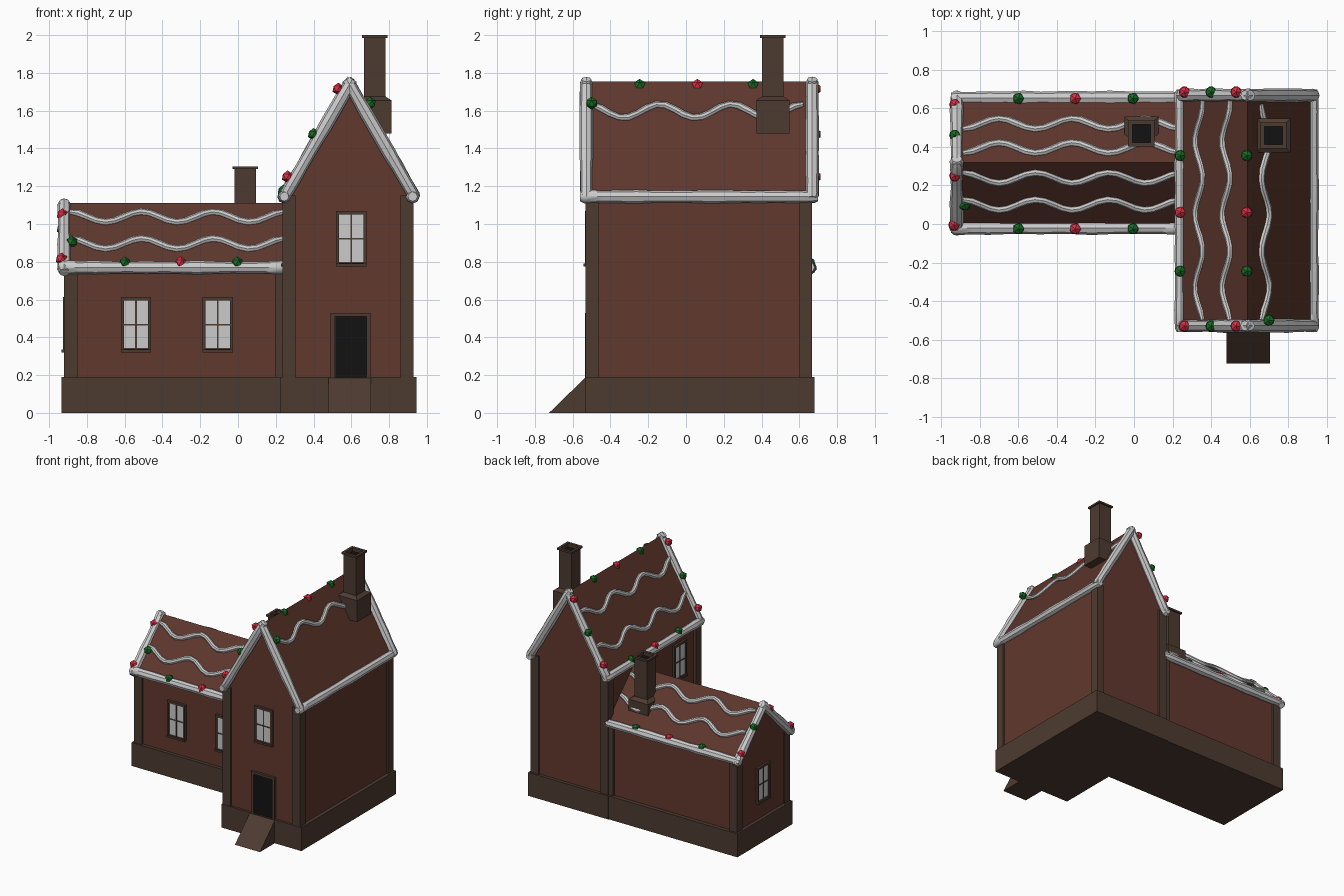
import bpy, bmesh, math, random
from mathutils import Vector, Matrix

if "Cube" in bpy.data.objects:
    bpy.data.objects.remove(bpy.data.objects["Cube"])

random.seed(4)


def mat(name, c):
    m = bpy.data.materials.new(name)
    m.diffuse_color = (*c, 1)
    m.use_nodes = True
    m.node_tree.nodes["Principled BSDF"].inputs["Base Color"].default_value = m.diffuse_color
    return m


GINGER = mat("gingerbread", (0.12, 0.04, 0.027))
ROOF = mat("roof_biscuit", (0.11, 0.038, 0.026))
DARK = mat("dark_biscuit", (0.075, 0.044, 0.03))
BLACK = mat("black", (0.006, 0.006, 0.006))
RED = mat("red_sweet", (0.7, 0.03, 0.06))
GREEN = mat("green_sweet", (0.01, 0.15, 0.018))


def finish(name, bm, m=None):
    bmesh.ops.recalc_face_normals(bm, faces=bm.faces)
    me = bpy.data.meshes.new(name)
    bm.to_mesh(me)
    bm.free()
    ob = bpy.data.objects.new(name, me)
    bpy.context.collection.objects.link(ob)
    if m:
        me.materials.append(m)
    return ob


def box(name, lo, hi, m=None, xf=Matrix()):
    lo, hi = Vector(lo), Vector(hi)
    bm = bmesh.new()
    bmesh.ops.create_cube(bm, size=1, matrix=xf @ Matrix.Translation((lo + hi) / 2) @ Matrix.Diagonal((*(hi - lo), 1)))
    return finish(name, bm, m)


def prism(name, profile, axis, a, b, m):
    # profile in (other horizontal axis, z), extruded along axis from a to b
    def pt(u, z, t):
        return (u, t, z) if axis == "y" else (t, u, z)
    bm = bmesh.new()
    A = [bm.verts.new(pt(u, z, a)) for u, z in profile]
    B = [bm.verts.new(pt(u, z, b)) for u, z in profile]
    bm.faces.new(A)
    bm.faces.new(B)
    n = len(A)
    for i in range(n):
        bm.faces.new((A[i], A[(i + 1) % n], B[(i + 1) % n], B[i]))
    return finish(name, bm, m)


def tube(name, pts, r, jitter):
    cu = bpy.data.curves.new(name, "CURVE")
    cu.dimensions = "3D"
    cu.bevel_depth = r
    cu.bevel_resolution = 2
    cu.use_fill_caps = True
    sp = cu.splines.new("POLY")
    sp.points.add(len(pts) - 1)
    for i, (p, q) in enumerate(zip(sp.points, pts)):
        p.co = (*q, 1)
        end = 0.75 if i in (0, len(pts) - 1) else 1
        p.radius = end * (1 + random.uniform(-jitter, jitter))
    ob = bpy.data.objects.new(name, cu)
    bpy.context.collection.objects.link(ob)
    bpy.ops.object.select_all(action="DESELECT")
    bpy.context.view_layer.objects.active = ob
    ob.select_set(True)
    bpy.ops.object.convert(target="MESH")
    bpy.ops.object.shade_smooth_by_angle(angle=math.radians(40))


def trim(name, a, b):
    # lumpy icing roll with rounded ends
    a, b = Vector(a), Vector(b)
    d = (b - a).normalized()
    a, b = a - d * 0.03, b + d * 0.03
    L = (b - a).length
    n = max(4, int(L / 0.09))
    ts = [0] + [0.02 / L + (1 - 0.04 / L) * i / n for i in range(n + 1)] + [1]
    tube(name, [a.lerp(b, t) for t in ts], 0.034, 0.1)


def sweet(p, m):
    bm = bmesh.new()
    bmesh.ops.create_icosphere(bm, subdivisions=1, radius=0.033, matrix=Matrix.Translation(p))
    finish("sweet", bm, m)


def window(p, turn=0):
    xf = Matrix.Translation(p) @ Matrix.Rotation(turn, 4, "Z")
    w, h = 0.08, 0.147
    box("window_pane", (-.065, -.008, -h + .02), (.065, .02, h - .02), None, xf)
    for s in (-1, 1):
        x, z = s * (w - .008), s * (h - .009)
        box("window_frame_side", (x - .008, -.016, -h), (x + .008, .02, h), DARK, xf)
        box("window_frame_rail", (-w, -.016, z - .009), (w, .02, z + .009), DARK, xf)
    box("window_sill", (-w, -.024, -h), (w, .02, -h + .015), DARK, xf)
    box("window_mullion", (-.004, -.012, -h), (.004, .02, h), DARK, xf)
    box("window_crossbar", (-w, -.012, -.004), (w, .02, .004), DARK, xf)


def chimney(x, y, top):
    bm = bmesh.new()
    rings = []
    for h, dz in ((.088, -.52), (.088, -.345), (.057, -.325), (.057, -.015),
                  (.068, -.015), (.068, 0), (.047, 0), (.047, -.08)):
        rings.append([bm.verts.new((x + sx * h, y + sy * h, top + dz))
                      for sx, sy in ((-1, -1), (1, -1), (1, 1), (-1, 1))])
    for a, b in zip(rings, rings[1:]):
        for i in range(4):
            bm.faces.new((a[i], a[(i + 1) % 4], b[(i + 1) % 4], b[i]))
    bm.faces.new(rings[0])
    bm.faces.new(rings[-1])
    finish("chimney", bm, DARK)
    box("chimney_flue", (x - .047, y - .047, top - .07), (x + .047, y + .047, top - .03), BLACK)


def house(name, axis, u0, u1, ez, um, rz, a, b, inset):
    # walls with gable ends plus a two-sided roof slab
    i, t = inset, .03
    prism(name + "_walls", [(u0 + i, .1), (u1 - i, .1), (u1 - i, ez), (um, rz - .03), (u0 + i, ez)],
          axis, a + i, b - i, GINGER)
    prism(name + "_roof", [(u0, ez), (um, rz), (u1, ez), (u1, ez - t), (um, rz - t * 1.5), (u0, ez - t)],
          axis, a, b, ROOF)


def waves(axis, u, um, rz, slope, a, b, phase):
    # wavy icing line lying on a roof slope
    n, pts = int((b - a) / .047), []
    s = -1 if u < um else 1
    amp = .036 / slope if slope > 1.3 else .027
    for k in range(n + 1):
        t = a + (b - a) * k / n
        v = u - s * amp * math.cos((t - phase) * math.tau / .38)
        z = rz - abs(v - um) * slope + .006
        pts.append((v, t, z) if axis == "y" else (t, v, z))
    tube("wavy_icing", pts, .019, .06)


# base plinths and entry ramp
box("tower_base", (.225, -.535, 0), (.945, .68, .19), DARK)
box("wing_base", (-.935, -.035, 0), (.225, .675, .19), DARK)
prism("entry_ramp", [(-.725, 0), (-.53, 0), (-.53, .19)], "x", .48, .705, DARK)

# walls and roofs
house("tower", "y", .24, .93, 1.15, .588, 1.755, -.53, .668, .014)
house("wing", "x", -.02, .655, .77, .318, 1.11, -.92, .25, .012)

# corner posts
for x0 in (.235, .86):
    for y0 in (-.532, .598):
        box("tower_post", (x0, y0, .15), (x0 + .07, y0 + .07, 1.15), DARK)
for x0, w in ((-.92, .07), (.195, .045)):
    for y0 in (-.022, .59):
        box("wing_post", (x0, y0, .15), (x0 + w, y0 + .068, .77), DARK)

# icing rolls on roof edges
for y in (-.528, .668):
    trim("tower_gable_icing", (.255, y, 1.16), (.59, y, 1.74))
    trim("tower_gable_icing", (.925, y, 1.16), (.59, y, 1.74))
for x in (.245, .925):
    trim("tower_eave_icing", (x, -.53, 1.145), (x, .668, 1.145))
for y in (-.02, .655):
    trim("wing_gable_icing", (-.92, y, .765), (-.92, .318, 1.095))
    trim("wing_eave_icing", (-.92, y, .77), (.22, y, .77))

# wavy icing
for u in (.34, .48, .68):
    waves("y", u, .588, 1.755, 1.77, -.5, .64 if u < .6 else .62, -.14)
for u in (.10, .24, .395, .52):
    waves("x", u, .318, 1.11, 1.01, -.89, .24, -.13)

# windows
window((-.54, -.012, .467))
window((-.107, -.012, .467))
window((.6, -.518, .922))
window((-.91, .318, .467), -math.pi / 2)
window((.252, -.27, .922), -math.pi / 2)

# door
box("door", (.515, -.525, .19), (.68, -.5, .51), BLACK)
box("door_lintel", (.49, -.535, .51), (.70, -.5, .53), DARK)
for x in (.49, .68):
    box("door_jamb", (x, -.535, .19), (x + .022, -.5, .53), DARK)

# chimneys
chimney(.724, .46, 2.0)
chimney(.038, .47, 1.305)

# sweets
for y, m in ((-.245, GREEN), (.06, RED), (.355, GREEN)):
    sweet((.585, y, 1.735), m)
    sweet((.24, y, 1.175), m)
for y in (-.53, .685):
    sweet((.262, y, 1.25), RED)
    sweet((.4, y, 1.475), GREEN)
    sweet((.53, y, 1.715), RED)
sweet((.70, -.5, 1.64), GREEN)
for x, m in ((-.6, GREEN), (-.305, RED), (-.005, GREEN)):
    sweet((x, -.025, .795), m)
    sweet((x, .652, .795), m)
for x, y, z, m in ((-.93, .62, .82, RED), (-.93, .46, .975, GREEN), (-.93, .25, 1.05, RED),
                   (-.88, .1, .905, GREEN), (-.935, -.005, .815, RED)):
    sweet((x, y, z), m)
